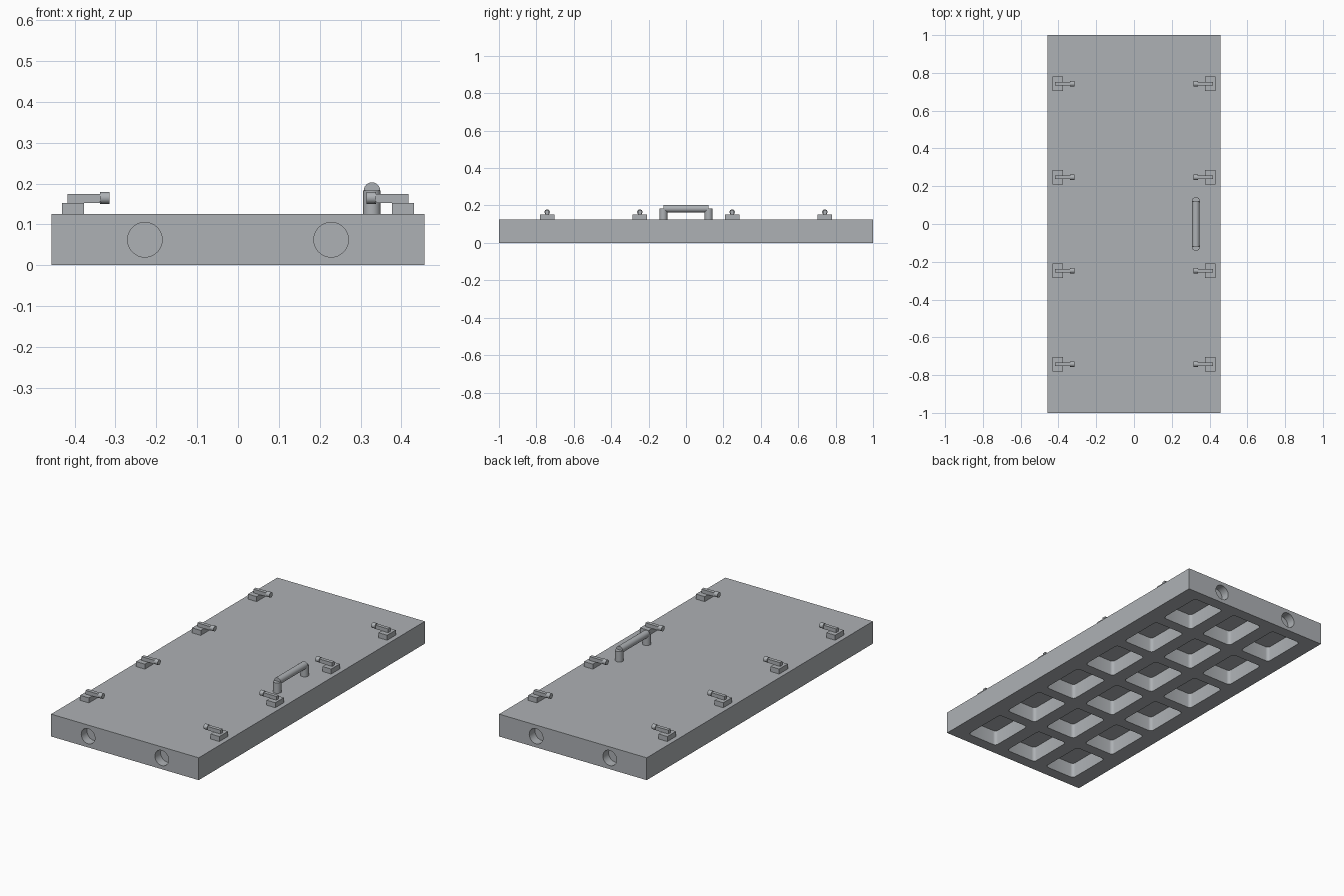
import bpy, bmesh, math
from mathutils import Matrix, Vector

if "Cube" in bpy.data.objects:
    bpy.data.objects.remove(bpy.data.objects["Cube"])

W, L, H = 0.914, 2.0, 0.125

steel = bpy.data.materials.new("steel_grey")
steel.diffuse_color = (0.42, 0.44, 0.46, 1)
steel.use_nodes = True
steel.node_tree.nodes["Principled BSDF"].inputs["Base Color"].default_value = steel.diffuse_color


def finish(name, bm, smooth=True):
    bmesh.ops.recalc_face_normals(bm, faces=bm.faces)
    mesh = bpy.data.meshes.new(name)
    bm.to_mesh(mesh)
    bm.free()
    mesh.materials.append(steel)
    ob = bpy.data.objects.new(name, mesh)
    bpy.context.collection.objects.link(ob)
    bpy.context.view_layer.objects.active = ob
    if smooth:
        smooth_edges(ob)
    return ob


def smooth_edges(ob):
    bpy.ops.object.select_all(action='DESELECT')
    ob.select_set(True)
    bpy.context.view_layer.objects.active = ob
    bpy.ops.object.shade_smooth_by_angle(angle=math.radians(35))


def box(bm, x, y, z):
    """Box from (min, max) ranges."""
    r = (x, y, z)
    mid = Vector([(a + b) / 2 for a, b in r])
    size = [abs(b - a) for a, b in r]
    m = Matrix.Translation(mid) @ Matrix.Diagonal((*size, 1))
    return bmesh.ops.create_cube(bm, size=1, matrix=m)['verts']


def rod(bm, center, radius, length, axis, segs=24):
    """Cylinder along the given axis."""
    turn = Vector((0, 0, 1)).rotation_difference(Vector(axis)).to_matrix().to_4x4()
    return bmesh.ops.create_cone(bm, cap_ends=True, segments=segs, radius1=radius,
                                 radius2=radius, depth=length,
                                 matrix=Matrix.Translation(center) @ turn)['verts']


# Cutter: rounded pockets underneath and round sockets in both ends
bm = bmesh.new()
PW, PL, DEPTH = 0.19, 0.26, 0.085
for i in range(3):
    for j in range(6):
        cx, cy = (i - 1) * 0.268, (j - 2.5) * 0.3225
        vs = box(bm, (cx - PW / 2, cx + PW / 2), (cy - PL / 2, cy + PL / 2), (-0.05, DEPTH))
        edges = {e for v in vs for e in v.link_edges
                 if abs(e.verts[0].co.z - e.verts[1].co.z) > 0.05}
        bmesh.ops.bevel(bm, geom=list(edges), offset=0.018, segments=4,
                        affect='EDGES', profile=0.5)
for sx in (-1, 1):
    for sy in (-1, 1):
        rod(bm, (sx * 0.228, sy * L / 2, 0.0625), 0.0425, 0.1, (0, 1, 0), 32)
cutter = finish("pocket_cutter", bm, False)
cutter.hide_render = True

# Door slab
bm = bmesh.new()
box(bm, (-W / 2, W / 2), (-L / 2, L / 2), (0, H))
slab = finish("door_slab", bm, False)
mod = slab.modifiers.new("pockets", 'BOOLEAN')
mod.operation, mod.solver, mod.object = 'DIFFERENCE', 'EXACT', cutter
bpy.ops.object.select_all(action='DESELECT')
slab.select_set(True)
bpy.context.view_layer.objects.active = slab
bpy.ops.object.modifier_apply(modifier=mod.name)
bpy.data.objects.remove(cutter)
smooth_edges(slab)

# Latches: block, flat arm and round tip, mirrored on both sides
for sx, side in ((-1, "left"), (1, "right")):
    for n, y in enumerate((-0.742, -0.247, 0.247, 0.742), 1):
        bm = bmesh.new()
        box(bm, (sx * 0.377, sx * 0.431), (y - 0.038, y + 0.038), (H, 0.153))
        finish(f"latch_block_{side}_{n}", bm)
        bm = bmesh.new()
        box(bm, (sx * 0.336, sx * 0.417), (y - 0.010, y + 0.010), (0.153, 0.174))
        finish(f"latch_arm_{side}_{n}", bm)
        bm = bmesh.new()
        rod(bm, (sx * 0.3265, y, 0.165), 0.0145, 0.023, (1, 0, 0))
        finish(f"latch_tip_{side}_{n}", bm)

# Handle: two posts and a grip bar
HX = 0.328
for sy, end in ((-1, "front"), (1, "back")):
    bm = bmesh.new()
    rod(bm, (HX, sy * 0.121, (H + 0.183) / 2), 0.0215, 0.183 - H, (0, 0, 1))
    finish(f"handle_post_{end}", bm)
bm = bmesh.new()
rod(bm, (HX, 0, 0.183), 0.020, 0.24, (0, 1, 0))
finish("handle_grip", bm)
